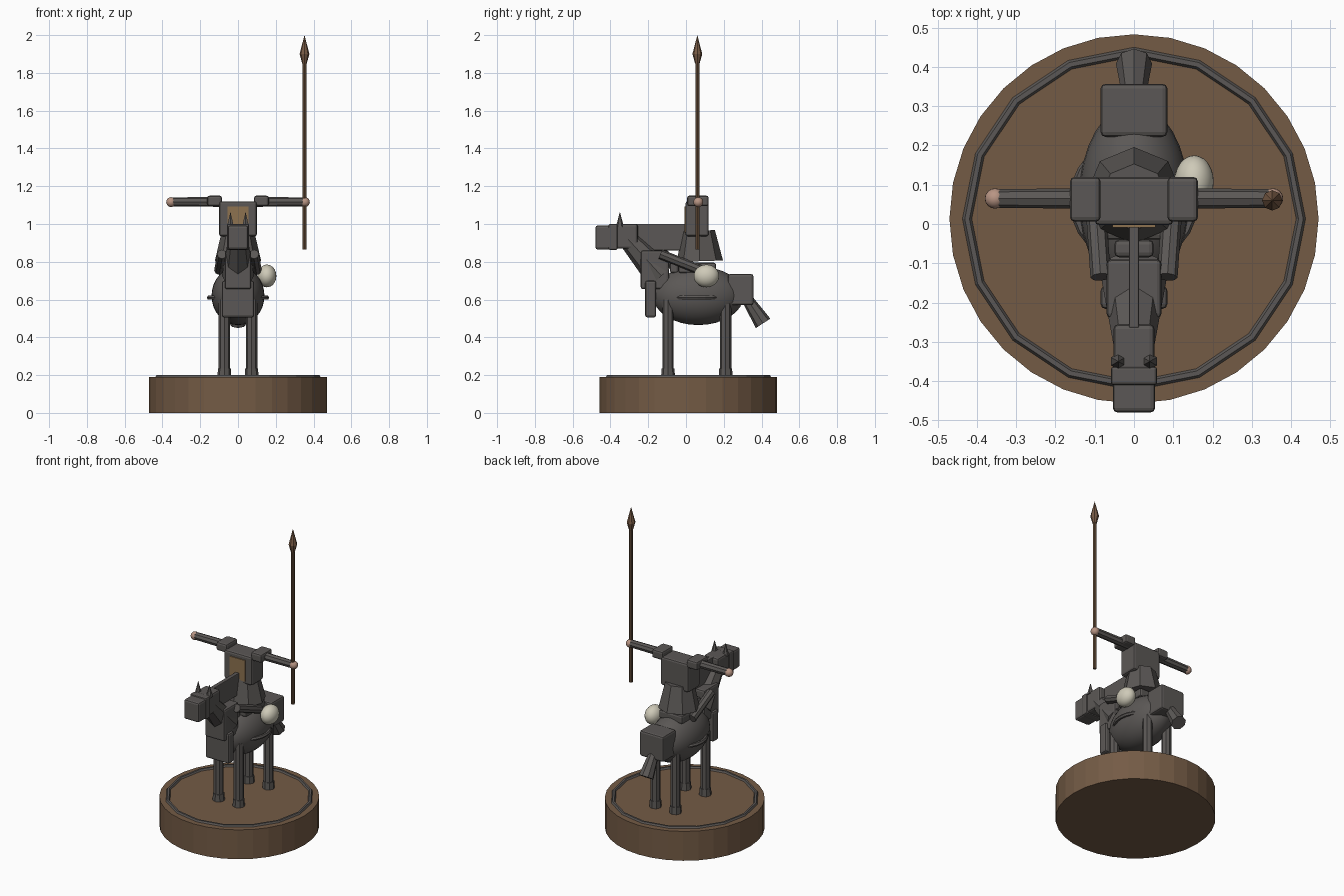
import bpy, math
from mathutils import Vector

if "Cube" in bpy.data.objects:
    bpy.data.objects.remove(bpy.data.objects["Cube"])


def material(name, r, g, b):
    m = bpy.data.materials.new(name)
    m.diffuse_color = (r, g, b, 1)
    m.use_nodes = True
    m.node_tree.nodes["Principled BSDF"].inputs["Base Color"].default_value = m.diffuse_color
    return m


GREY = material("dark_grey", 0.105, 0.097, 0.092)
WOOD = material("base_brown", 0.175, 0.105, 0.06)
SHAFT = material("shaft_brown", 0.15, 0.088, 0.048)
TIP = material("tip_brown", 0.19, 0.105, 0.06)
SKIN = material("skin", 0.48, 0.3, 0.23)
CREAM = material("cream", 0.62, 0.59, 0.48)
TAN = material("tan_cloth", 0.27, 0.17, 0.08)


def finish(name, mat, smooth=None):
    o = bpy.context.object
    o.name = name
    o.data.materials.append(mat)
    if smooth:
        bpy.ops.object.shade_smooth_by_angle(angle=math.radians(smooth))
    return o


def box(name, x, y, z, mat=GREY, bevel=0.012):
    """Bevelled box given by its (min, max) range on each axis."""
    r = (x, y, z)
    bpy.ops.mesh.primitive_cube_add(size=1, location=[(a + b) / 2 for a, b in r])
    o = bpy.context.object
    o.scale = [b - a for a, b in r]
    bpy.ops.object.transform_apply(location=False, rotation=False, scale=True)
    finish(name, mat)
    if bevel:
        m = o.modifiers.new("bevel", 'BEVEL')
        m.width = bevel
        m.segments = 2
    return o


def rod(name, p, q, r1, r2, sides=8, mat=GREY, smooth=None):
    """Cylinder or cone running from p to q."""
    p, q = Vector(p), Vector(q)
    d = q - p
    bpy.ops.mesh.primitive_cone_add(vertices=sides, radius1=r1, radius2=r2,
                                    depth=d.length, location=(p + q) / 2)
    bpy.context.object.rotation_euler = d.to_track_quat('Z', 'Y').to_euler()
    return finish(name, mat, smooth)


def ball(name, c, r, mat, seg=16, rings=10):
    bpy.ops.mesh.primitive_uv_sphere_add(segments=seg, ring_count=rings, radius=1, location=c)
    bpy.context.object.scale = r
    bpy.ops.object.transform_apply(location=False, rotation=False, scale=True)
    return finish(name, mat, 60)


def ring(name, c, major, minor, seg):
    bpy.ops.mesh.primitive_torus_add(location=c, major_radius=major, minor_radius=minor,
                                     major_segments=seg, minor_segments=6)
    return finish(name, GREY)


# Base
rod("base", (0, 0.013, 0), (0, 0.013, 0.19), 0.47, 0.47, 32, WOOD)
ring("base_ring", (0, 0.013, 0.19), 0.425, 0.012, 16)

# Horse body
ball("horse_body", (0, 0.065, 0.62), (0.14, 0.24, 0.155), GREY, 32, 16)
ring("girth_ring", (0, 0.06, 0.61), 0.153, 0.012, 24)
box("hindquarters", (-0.085, 0.085), (0.222, 0.357), (0.57, 0.735))
box("chest_plate", (-0.085, 0.085), (-0.216, -0.158), (0.505, 0.7))
box("neck_base", (-0.07, 0.07), (-0.24, -0.09), (0.655, 0.86))
rod("neck", (0, -0.13, 0.725), (0, -0.32, 0.935), 0.085, 0.05)
box("mane", (-0.013, 0.013), (-0.265, 0.0), (0.86, 1.0), bevel=0.004)
rod("tail", (0, 0.29, 0.655), (0, 0.408, 0.474), 0.023, 0.046)

# Horse head
box("head", (-0.052, 0.052), (-0.375, -0.255), (0.87, 1.0))
box("noseband", (-0.059, 0.059), (-0.41, -0.363), (0.862, 1.0), bevel=0.008)
box("muzzle", (-0.054, 0.054), (-0.48, -0.395), (0.865, 0.992))

# Saddle
box("saddle", (-0.085, 0.085), (-0.04, 0.16), (0.74, 0.795))
box("pommel", (-0.05, 0.05), (-0.085, -0.04), (0.74, 0.82))

# Rider torso and robe
rod("robe", (0, 0.073, 0.803), (0, 0.068, 0.965), 0.123, 0.085)
box("torso", (-0.1, 0.1), (-0.003, 0.12), (0.935, 1.12))
box("tabard", (-0.055, 0.055), (-0.009, 0.0), (0.955, 1.092), TAN, 0)

# Paired parts
for s, side in ((-1, "left"), (1, "right")):
    for y, end in ((-0.095, "front"), (0.21, "rear")):
        x = s * 0.072
        rod(f"{end}_leg_{side}", (x, y, 0.19), (x, y, 0.6), 0.03, 0.03)
        rod(f"{end}_hoof_{side}", (x, y, 0.188), (x, y, 0.235), 0.037, 0.034)
    rod(f"ear_{side}", (s * 0.04, -0.35, 0.985), (s * 0.04, -0.35, 1.065), 0.021, 0, 6)
    rod(f"rider_leg_{side}", (s * 0.1, 0.08, 0.755), (s * 0.085, -0.135, 0.84), 0.026, 0.026)
    x = sorted((s * 0.085, s * 0.163))
    box(f"shoulder_{side}", x, (0.006, 0.12), (1.095, 1.15))
    rod(f"arm_{side}", (s * 0.09, 0.065, 1.117), (s * 0.345, 0.065, 1.117), 0.026, 0.024)
    ball(f"hand_{side}", (s * 0.354, 0.065, 1.116), [0.026] * 3, SKIN)

# Spear
X, Y = 0.352, 0.06
rod("spear_shaft", (X, Y, 0.865), (X, Y, 1.88), 0.011, 0.011, 8, SHAFT)
rod("spear_socket", (X, Y, 1.85), (X, Y, 1.9), 0.012, 0.026, 8, TIP)
rod("spear_point", (X, Y, 1.9), (X, Y, 2.0), 0.026, 0, 8, TIP)

# Round bundle hung at the side
ball("round_bundle", (0.153, 0.108, 0.725), (0.05, 0.067, 0.06), CREAM, 24, 16)
